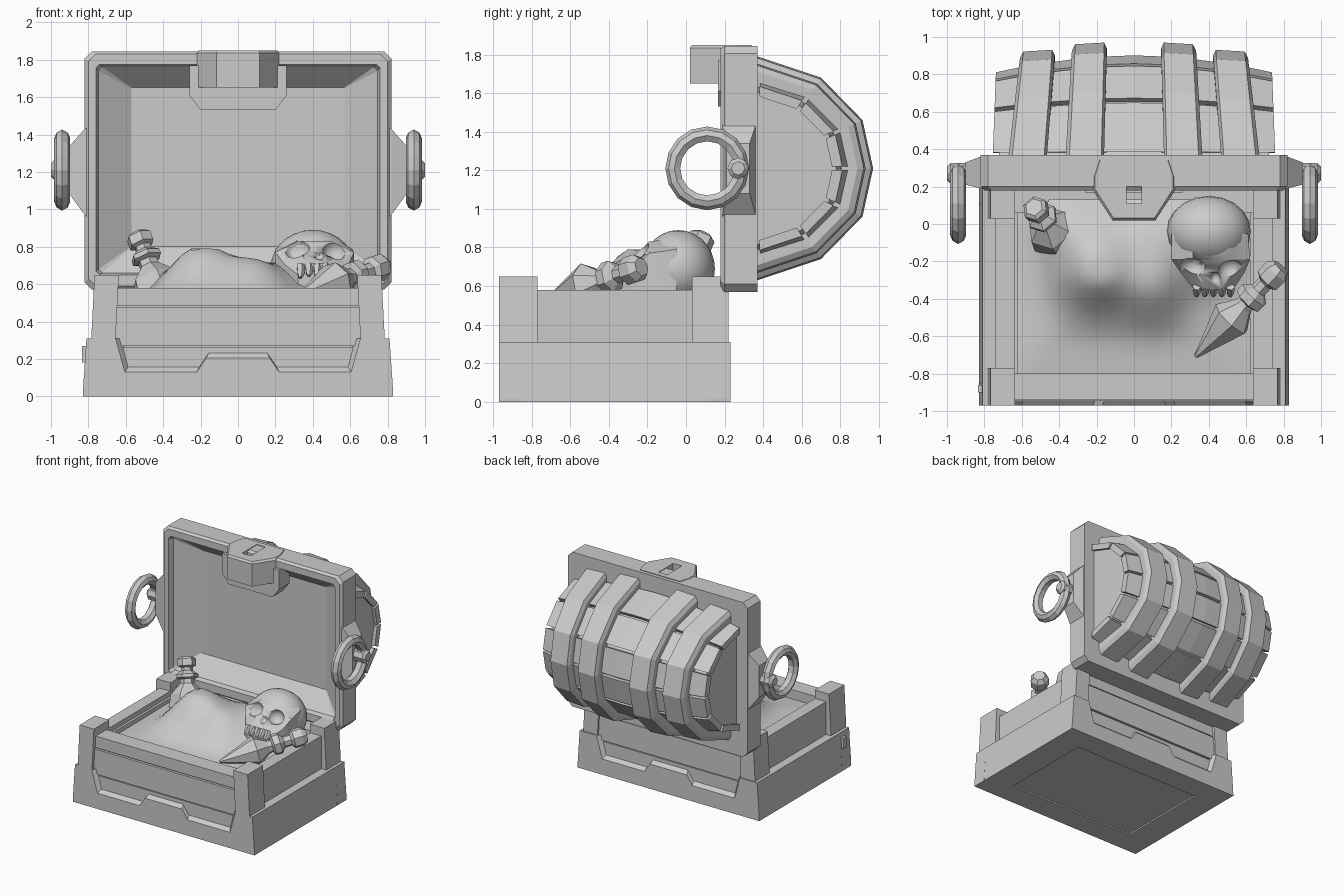
import bpy, bmesh, math
from mathutils import Vector

if "Cube" in bpy.data.objects:
    bpy.data.objects.remove(bpy.data.objects["Cube"])

# ---------- helpers ----------
def loft(name, rings, cap0=True, cap1=True, smooth=None):
    """Skin a list of equally long closed point rings."""
    bm = bmesh.new()
    vs = [[bm.verts.new(p) for p in r] for r in rings]
    n = len(rings[0])
    for a, b in zip(vs, vs[1:]):
        for i in range(n):
            j = (i + 1) % n
            bm.faces.new((a[i], a[j], b[j], b[i]))
    if cap0: bm.faces.new(vs[0][::-1])
    if cap1: bm.faces.new(vs[-1])
    return finish(name, bm, smooth)

def finish(name, bm, smooth=None):
    bmesh.ops.recalc_face_normals(bm, faces=bm.faces)
    me = bpy.data.meshes.new(name)
    bm.to_mesh(me); bm.free()
    ob = bpy.data.objects.new(name, me)
    bpy.context.collection.objects.link(ob)
    if smooth:
        bpy.ops.object.select_all(action='DESELECT')
        ob.select_set(True)
        bpy.context.view_layer.objects.active = ob
        bpy.ops.object.shade_smooth_by_angle(angle=math.radians(smooth))
    return ob

def box(name, x, y, z, taper=0.0):
    """Box from ranges; taper pulls the top toward x = 0."""
    def ring(h, t):
        return [(a - math.copysign(t, a), b, h) for a, b in
                ((x[0], y[0]), (x[1], y[0]), (x[1], y[1]), (x[0], y[1]))]
    return loft(name, [ring(z[0], 0), ring(z[1], taper)])

def span(s, a, b):
    return tuple(sorted((s * a, s * b)))

def turned(name, p0, p1, prof, n, smooth=None):
    """Turned shape along p0-p1 from (t, radius) pairs."""
    p0, p1 = Vector(p0), Vector(p1)
    d = p1 - p0
    q = d.to_track_quat('Z', 'Y')
    return loft(name, [[p0 + d * t + q @ Vector((r * math.cos(k * math.tau / n), r * math.sin(k * math.tau / n), 0))
                        for k in range(n)] for t, r in prof], smooth=smooth)

def sphere(name, c, r, u=20, v=14, smooth=40):
    bm = bmesh.new()
    bmesh.ops.create_uvsphere(bm, u_segments=u, v_segments=v, radius=1)
    for p in bm.verts:
        p.co = Vector([c[i] + p.co[i] * r[i] for i in range(3)])
    return finish(name, bm, smooth)

CY = -0.37                                   # middle of the base in y
def flip(y, s): return y if s < 0 else 2 * CY - y

# ---------- base: skirts with stepped top edge, front and back ----------
half = [(0.83, 0.0), (0.83, 0.02), (0.81, 0.31), (0.655, 0.31), (0.605, 0.13), (0.22, 0.13), (0.17, 0.205)]
inner = [(0.83, 0.0), (0.83, 0.02), (0.81, 0.31), (0.625, 0.31), (0.585, 0.16), (0.205, 0.16), (0.155, 0.235)]
def outline(h, y): return [(x, y, z) for x, z in h] + [(-x, y, z) for x, z in h[::-1]]
for s in (-1, 1):
    nm = "front" if s < 0 else "back"
    loft(nm + "_skirt", [outline(half, flip(-0.97, s)), outline(inner, flip(-0.935, s)),
                         outline(inner, flip(-0.85, s))])
    # plank walls between the posts
    for i, (z0, z1, o) in enumerate(((0.02, 0.26, 0), (0.27, 0.475, 0.006), (0.485, 0.58, 0))):
        ys = sorted((flip(-0.94 - o, s), flip(-0.80, s)))
        box(f"{nm}_plank_{i}", (-0.66, 0.66), ys, (z0, z1))
    box(nm + "_wall_core", (-0.66, 0.66), sorted((flip(-0.925, s), flip(-0.83, s))), (0.02, 0.57))

for s in (-1, 1):
    nm = "left" if s < 0 else "right"
    box(nm + "_skirt", span(s, 0.72, 0.83), (-0.90, 0.16), (0.0, 0.31), 0.02)
    box(nm + "_wall", span(s, 0.64, 0.74), (-0.80, 0.06), (0.02, 0.58))
    box(nm + "_inner_lip", span(s, 0.62, 0.65), (-0.80, 0.06), (0.3, 0.54))
    for y in ((-0.97, -0.77), (0.03, 0.22)):
        box(nm + "_post", span(s, 0.655, 0.785), y, (0.30, 0.65), 0.018)
box("side_tab", (-0.835, -0.80), (-0.90, -0.86), (0.18, 0.27))
# floor with a shallow sunk panel underneath
def rect(x, y, z): return [(-x, CY - y, z), (x, CY - y, z), (x, CY + y, z), (-x, CY + y, z)]
loft("floor", [rect(0.60, 0.40, 0.012), rect(0.60, 0.40, 0.0), rect(0.76, 0.56, 0.0), rect(0.76, 0.56, 0.06)])

# ---------- heap ----------
bumps = [(-0.21, -0.27, 0.24, 0.20), (0.10, -0.36, 0.14, 0.18), (0.15, -0.05, 0.15, 0.25),
         (-0.42, 0.02, 0.09, 0.18), (0.42, -0.1, 0.10, 0.2), (-0.2, -0.05, 0.08, 0.2)]
def heap_z(x, y):
    edge = min(1, (0.66 - abs(x)) / 0.25, (y + 0.84) / 0.3)
    return 0.50 + max(0, edge) * (0.03 + min(0.26, sum(h * math.exp(-((x - a)**2 + (y - b)**2) / (r * r))
                                             for a, b, h, r in bumps)))
bm = bmesh.new()
bmesh.ops.create_grid(bm, x_segments=26, y_segments=20, size=1)
for v in bm.verts:
    x, y = v.co.x * 0.65, -0.35 + v.co.y * 0.48
    v.co = (x, y, heap_z(x, y))
finish("heap", bm, 60)

# ---------- skull ----------
def face_ring(y, x0, x1, z0, z1):
    c = 0.28 * (x1 - x0)
    return [(x0, y, z0), (x1, y, z0), (x1, y, z1 - 0.06), (x1 - c, y, z1), (x0 + c, y, z1), (x0, y, z1 - 0.06)]
parts = [sphere("cranium", (0.40, -0.04, 0.69), (0.225, 0.19, 0.20)),
         loft("skull_face", [face_ring(-0.05, 0.20, 0.61, 0.56, 0.85), face_ring(-0.19, 0.20, 0.62, 0.57, 0.83),
                             face_ring(-0.26, 0.25, 0.59, 0.57, 0.765), face_ring(-0.35, 0.32, 0.53, 0.57, 0.71)],
              smooth=35)]
for c, r in (((0.315, -0.23, 0.79), (0.07, 0.06, 0.06)), ((0.515, -0.24, 0.78), (0.065, 0.06, 0.06)),
             ((0.435, -0.29, 0.755), (0.028, 0.035, 0.03))):
    cut = sphere("socket_cutter", c, r, 10, 8)
    cut.hide_render = True
    cut.hide_viewport = True
    for p in parts:
        m = p.modifiers.new("socket", 'BOOLEAN')
        m.operation, m.object = 'DIFFERENCE', cut
for i in range(5):
    x = 0.335 + 0.045 * i
    turned("tooth", (x, -0.335, 0.70), (x, -0.385, 0.635 + 0.01 * (i % 2)), [(0, 0.024), (0.7, 0.02), (1, 0.01)], 5)

# ---------- bottles ----------
turned("upright_bottle", (-0.41, -0.06, 0.52), (-0.535, 0.09, 0.87),
       [(0, 0.15), (0.3, 0.13), (0.5, 0.055), (0.58, 0.055), (0.61, 0.085), (0.67, 0.085),
        (0.74, 0.045), (0.80, 0.045), (0.83, 0.07), (0.96, 0.07), (1, 0.05)], 6)
turned("lying_bottle", (0.33, -0.71, 0.54), (0.785, -0.23, 0.70),
       [(0, 0.01), (0.42, 0.115), (0.56, 0.055), (0.60, 0.05), (0.62, 0.085), (0.69, 0.085),
        (0.74, 0.045), (0.82, 0.045), (0.85, 0.075), (0.95, 0.075), (1, 0.05)], 7)

# ---------- lid frame with tapered inside ----------
def crect(x, z0, z1, c, y):
    return [(-x + c, y, z0), (x - c, y, z0), (x, y, z0 + c), (x, y, z1 - c),
            (x - c, y, z1), (-x + c, y, z1), (-x, y, z1 - c), (-x, y, z0 + c)]
loft("lid_frame", [crect(0.78, 0.61, 1.81, 0.03, 0.37), crect(0.82, 0.57, 1.845, 0.04, 0.37),
                   crect(0.82, 0.57, 1.845, 0.04, 0.20), crect(0.80, 0.59, 1.83, 0.04, 0.18),
                   crect(0.76, 0.65, 1.775, 0.02, 0.18), crect(0.745, 0.66, 1.76, 0.02, 0.22),
                   crect(0.57, 0.80, 1.65, 0.002, 0.335)])

# ---------- lid barrel ----------
Y0, ZC = 0.37, 1.21
prof = [(0.0, 0.58), (0.33, 0.47), (0.545, 0.25), (0.60, 0.0), (0.545, -0.25), (0.33, -0.47), (0.0, -0.58)]
def at(x, p, s): return (x * (1 - 0.05 * p[0] * s), Y0 + p[0] * s, ZC + p[1] * s)
def bulge(x): return 0.89 - 0.15 * (x / 0.75)**2
stations = [-0.755, -0.55, -0.24, 0, 0.24, 0.55, 0.755]
loft("barrel_core", [[at(x * 0.955, p, bulge(x) - 0.055) for p in prof] for x in stations])
for i, (a, b) in enumerate(zip(prof, prof[1:])):
    a, b = Vector(a), Vector(b)
    p, q = a.lerp(b, 0.05), a.lerp(b, 0.95)
    loft(f"barrel_plank_{i}", [[at(x, p, bulge(x)), at(x, q, bulge(x)),
                                at(x, q, bulge(x) - 0.09), at(x, p, bulge(x) - 0.09)] for x in stations])
# four curved straps
for s in (-1, 1):
    for x0, x1, k in ((0.16, 0.365, 1.0), (0.465, 0.67, 0.935)):
        rings = []
        for p in prof:
            f = 1 - 0.15 * p[0]
            rings.append([(s * x * f, Y0 + p[0] * t, ZC + p[1] * t) for x, t in
                          ((x0, k - 0.19), (x0, k - 0.05), (x0 + 0.015, k), (x1 - 0.02, k - 0.015),
                           (x1, k - 0.07), (x1, k - 0.21))])
        loft("strap", rings)

# ---------- lugs and ring handles ----------
for s in (-1, 1):
    def lug(x, y0, y1, z0, z1): return [(s * x, y0, z0), (s * x, y1, z0), (s * x, y1, z1), (s * x, y0, z1)]
    loft("handle_lug", [lug(0.80, 0.19, 0.36, 0.95, 1.44), lug(0.82, 0.19, 0.36, 0.97, 1.43),
                        lug(0.90, 0.21, 0.33, 1.08, 1.34)])
    turned("handle_pin", (s * 0.88, 0.27, 1.21), (s * 1.0, 0.27, 1.21),
           [(0, 0.055), (0.85, 0.055), (1, 0.035)], 8)
    n = 16
    sect = [(0.14, -0.022), (0.17, -0.043), (0.20, -0.03), (0.217, 0.0), (0.20, 0.03), (0.17, 0.043), (0.14, 0.022)]
    rings = [[(s * (0.94 + w), 0.11 + r * math.cos(t), 1.21 + r * math.sin(t)) for r, w in sect]
             for t in (k * math.tau / n for k in range(n + 1))]
    ring = loft("ring_handle", rings, False, False)
    ring.modifiers.new("close", 'WELD').merge_threshold = 0.001

# ---------- latch ----------
tongue = [(-0.22, 0.25), (-0.22, 0.18), (-0.115, 0.02), (0.115, 0.02), (0.22, 0.18), (0.22, 0.25), (0.19, 0.34), (-0.19, 0.34)]
latch = loft("latch", [[(x, y, z) for x, y in tongue] for z in (1.65, 1.835)]
             + [[(x * 0.95, 0.02 + (y - 0.02) * 0.97 + 0.012, 1.85) for x, y in tongue]])
cutter = box("slot_cutter", (-0.04, 0.04), (0.11, 0.30), (1.6, 1.9))
cutter.hide_render = True
cutter.hide_viewport = True
m = latch.modifiers.new("slot", 'BOOLEAN')
m.operation, m.object = 'DIFFERENCE', cutter
plate = [(-0.26, 1.77), (-0.26, 1.61), (-0.20, 1.53), (0.20, 1.53), (0.26, 1.61), (0.26, 1.77)]
loft("latch_plate", [[(x, y, z) for x, z in plate] for y in (0.165, 0.30)])
